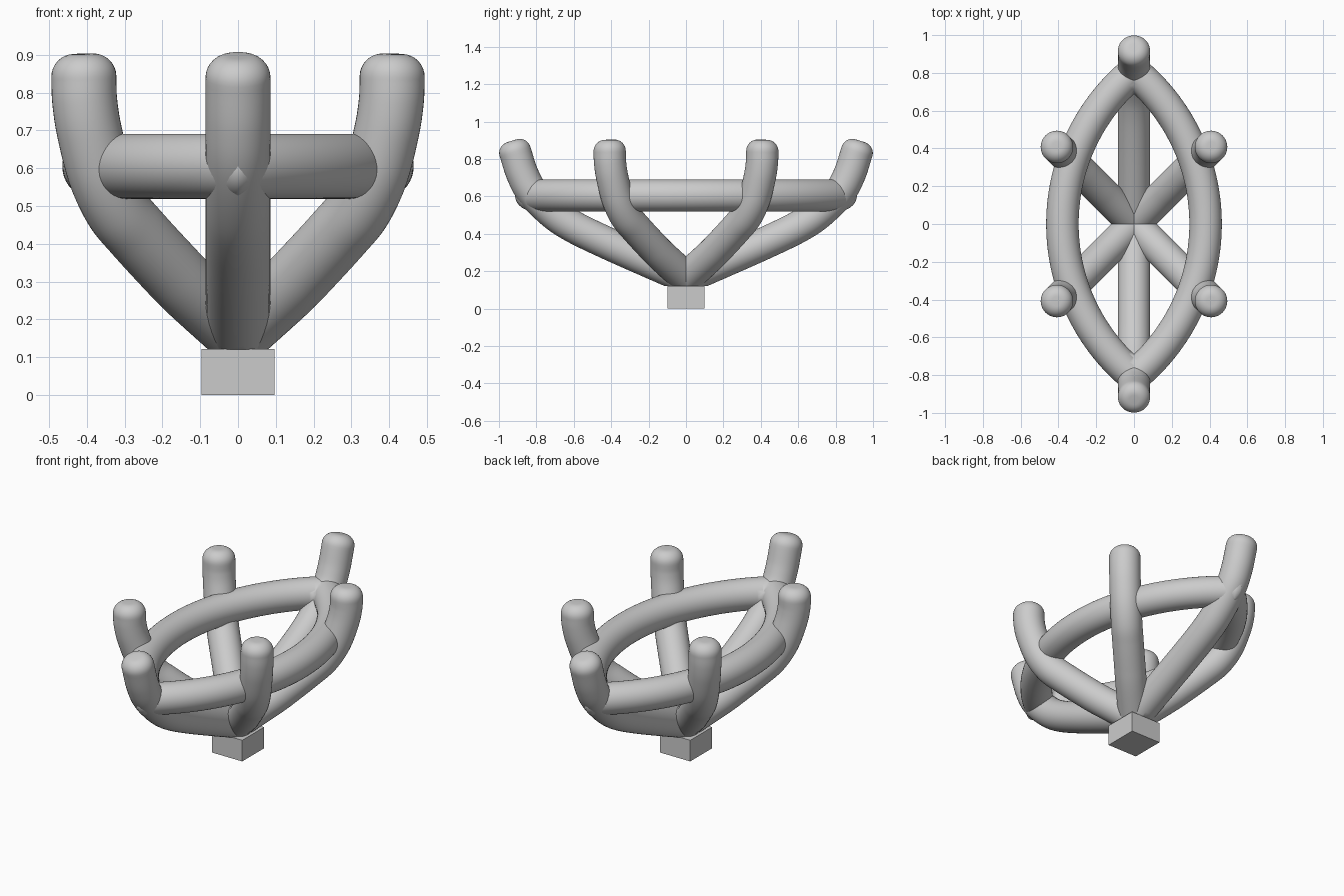
import bpy, bmesh, math
from mathutils import Vector, Matrix

if "Cube" in bpy.data.objects:
    bpy.data.objects.remove(bpy.data.objects["Cube"])

R = 0.086      # wire radius
SEG = 40       # sides of the wire


def spline(pts, n=8):
    """Catmull-Rom curve through the points."""
    p = [Vector(q) for q in pts]
    p = [2 * p[0] - p[1]] + p + [2 * p[-1] - p[-2]]
    out = []
    for i in range(1, len(p) - 2):
        a, b, c, d = p[i - 1:i + 3]
        for k in range(n):
            t = k / n
            out.append(0.5 * (2 * b + (c - a) * t + (2 * a - 5 * b + 4 * c - d) * t * t
                              + (3 * b - a - 3 * c + d) * t ** 3))
    return out + [p[-2]]


def wire(path, side, round_end=0.0):
    """Sweep a circle along a planar path; side is the plane normal."""
    side = Vector(side)
    rings = []
    for i, p in enumerate(path):
        t = (path[min(i + 1, len(path) - 1)] - path[max(i - 1, 0)]).normalized()
        rings.append((p, t, R))
    if round_end:
        p, t, _ = rings[-1]
        for k in range(1, 9):
            a = k / 8 * math.pi / 2
            rings.append((p + t * round_end * math.sin(a), t,
                          R - round_end * (1 - math.cos(a))))
    bm = bmesh.new()
    prev = None
    for p, t, r in rings:
        n = side.cross(t)
        ring = [bm.verts.new(p + r * (math.cos(a) * n + math.sin(a) * side))
                for a in (2 * math.pi * j / SEG for j in range(SEG))]
        if prev:
            for j in range(SEG):
                k = (j + 1) % SEG
                bm.faces.new((prev[j], prev[k], ring[k], ring[j]))
        else:
            bm.faces.new(ring[::-1])
        prev = ring
    bm.faces.new(prev)
    return bm


def cut(bm, co, no, fill):
    """Remove the part of the mesh behind the plane."""
    g = bm.verts[:] + bm.edges[:] + bm.faces[:]
    res = bmesh.ops.bisect_plane(bm, geom=g, plane_co=co, plane_no=no, clear_inner=True)
    if fill:
        edges = [e for e in res["geom_cut"] if isinstance(e, bmesh.types.BMEdge)]
        bmesh.ops.holes_fill(bm, edges=edges, sides=0)


def finish(bm, name, smooth=True):
    bmesh.ops.recalc_face_normals(bm, faces=bm.faces[:])
    me = bpy.data.meshes.new(name)
    bm.to_mesh(me)
    bm.free()
    ob = bpy.data.objects.new(name, me)
    bpy.context.collection.objects.link(ob)
    bpy.ops.object.select_all(action='DESELECT')
    ob.select_set(True)
    bpy.context.view_layer.objects.active = ob
    if smooth:
        bpy.ops.object.shade_smooth_by_angle(angle=math.radians(35))
    return ob


def prong(name, profile, angle):
    path = spline([(d, 0, z) for d, z in profile])
    bm = wire(path, (0, 1, 0), 0.06)
    bmesh.ops.rotate(bm, verts=bm.verts[:], matrix=Matrix.Rotation(math.radians(angle), 3, 'Z'))
    cut(bm, (0, 0, 0.121), (0, 0, 1), True)
    finish(bm, name)


# Prongs: distance from the axis and height
tip = [(0, .165), (.2, .252), (.425, .352), (.60, .437), (.71, .51), (.82, .62),
       (.875, .72), (.914, .84)]
side = [(0, .165), (.18, .28), (.27, .345), (.38, .43), (.455, .495), (.515, .585),
        (.557, .70), (.574, .78), (.577, .843)]
for a in (90, 270):
    prong("end_prong", tip, a)
for a in (45, 135, 225, 315):
    prong("side_prong", side, a)

# Pointed oval gallery rail: one arc, mitred on x = 0 and mirrored
RAD, CX = 1.045, -0.666
half = math.acos(-CX / RAD) + 0.16
arc = [Vector((CX + RAD * math.cos(a), RAD * math.sin(a), 0.605))
       for a in (-half + 2 * half * i / 64 for i in range(65))]
bm = wire(arc, (0, 0, 1))
cut(bm, (0, 0, 0), (1, 0, 0), False)
rail = finish(bm, "gallery_rail")
rail.modifiers.new("Mirror", 'MIRROR')

# Base block
bm = bmesh.new()
bmesh.ops.create_cube(bm, size=1, matrix=Matrix.Translation((0, 0, 0.061))
                      @ Matrix.Diagonal((0.194, 0.2, 0.122, 1)))
finish(bm, "base_block", smooth=False)
